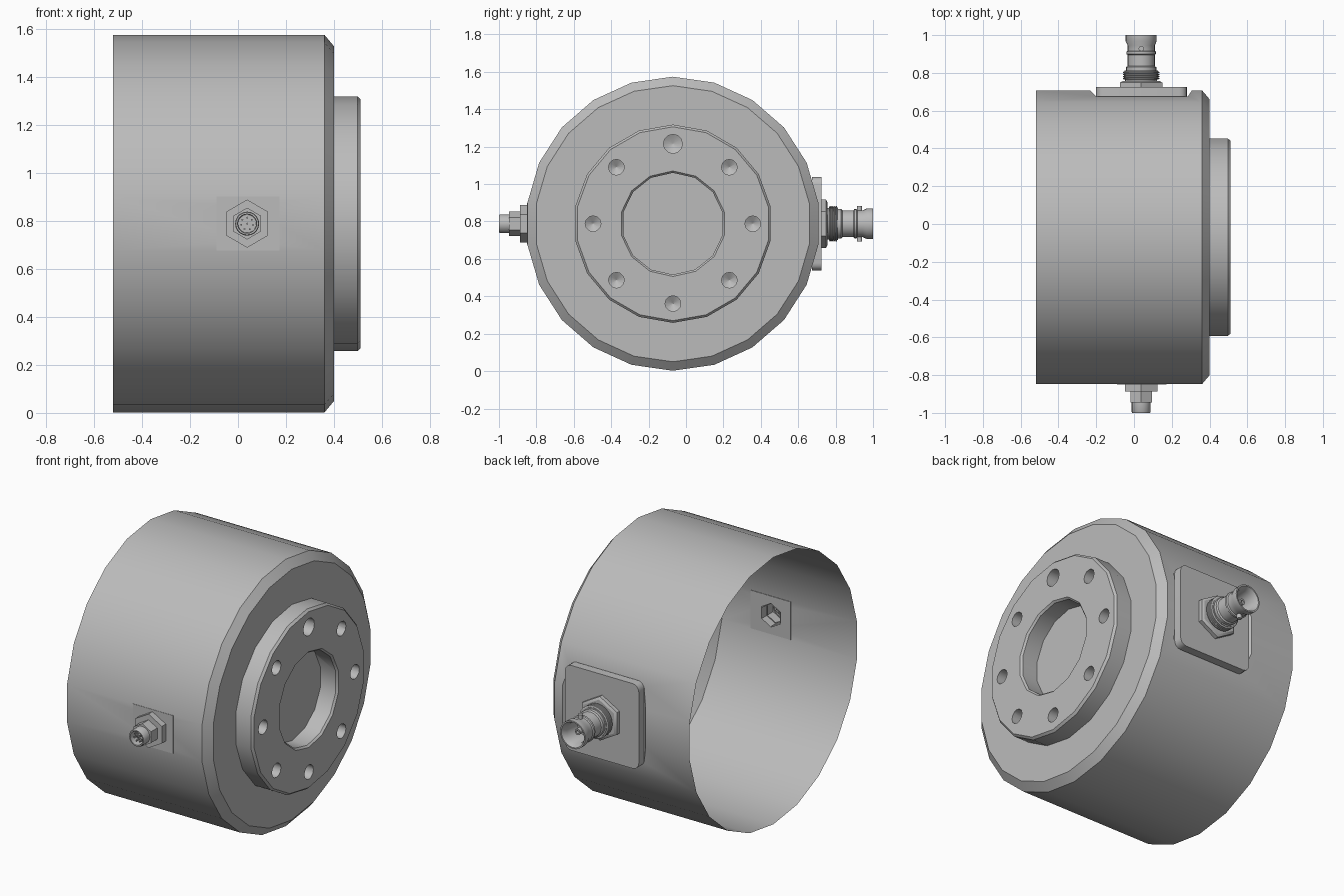
import bpy, bmesh, math
from mathutils import Vector

if "Cube" in bpy.data.objects:
    bpy.data.objects.remove(bpy.data.objects["Cube"])

CY, CZ = -0.07, 0.788      # main axis position (y, z)
PX = 0.038                 # connector axis position in x

metal = bpy.data.materials.new("grey_metal")
metal.diffuse_color = (0.5, 0.5, 0.5, 1)
metal.use_nodes = True
metal.node_tree.nodes["Principled BSDF"].inputs["Base Color"].default_value = metal.diffuse_color


def finish(name, bm, smooth=True):
    bmesh.ops.recalc_face_normals(bm, faces=bm.faces)
    me = bpy.data.meshes.new(name)
    bm.to_mesh(me)
    bm.free()
    ob = bpy.data.objects.new(name, me)
    bpy.context.collection.objects.link(ob)
    me.materials.append(metal)
    if smooth:
        shade(ob)
    return ob


def activate(ob):
    bpy.ops.object.select_all(action='DESELECT')
    ob.select_set(True)
    bpy.context.view_layer.objects.active = ob


def shade(ob):
    activate(ob)
    bpy.ops.object.shade_smooth_by_angle(angle=math.radians(31))


def revolve(name, profile, n, axis, a, b, smooth=True):
    """Revolve (t, r) points about 'x' (centre y=a, z=b), 'y' (x=a, z=b) or 'z' (x=a, y=b)."""
    bm = bmesh.new()
    rings = []
    for t, r in profile:
        ring = []
        for i in range(n if r > 0 else 1):
            w = 2 * math.pi * i / n
            u, v = a + r * math.sin(w), b + r * math.cos(w)
            co = {'x': (t, u, v), 'y': (u, t, v), 'z': (u, v, t)}[axis]
            ring.append(bm.verts.new(co))
        rings.append(ring)
    for p, q in zip(rings, rings[1:]):
        if len(p) == 1 or len(q) == 1:
            bm.faces.new(p if len(q) == 1 else q)
        else:
            for i in range(n):
                j = (i + 1) % n
                bm.faces.new((p[i], p[j], q[j], q[i]))
    # cone tips keep a flat cap; drop the unused centre points
    bmesh.ops.delete(bm, geom=[v for v in bm.verts if not v.link_faces], context='VERTS')
    return finish(name, bm, smooth)


def box(name, lo, hi, corner=0):
    """Box, with optional rounding of the edges that run along y."""
    bm = bmesh.new()
    bmesh.ops.create_cube(bm, size=1)
    lo, hi = Vector(lo), Vector(hi)
    for v in bm.verts:
        v.co = (lo + hi) / 2 + v.co * (hi - lo)
    if corner:
        es = [e for e in bm.edges if abs((e.verts[0].co - e.verts[1].co).normalized().y) > 0.9]
        bmesh.ops.bevel(bm, geom=es, offset=corner, segments=4, profile=0.5, affect='EDGES')
    return finish(name, bm)


def cut(ob, cutter, remove=True):
    m = ob.modifiers.new("cut", 'BOOLEAN')
    m.operation, m.solver, m.object = 'DIFFERENCE', 'EXACT', cutter
    activate(ob)
    bpy.ops.object.modifier_apply(modifier=m.name)
    if remove:
        bpy.data.objects.remove(cutter)


# Main housing: 22-sided drum with a chamfered front edge
body = revolve("housing_shell", [(-0.52, 0), (-0.52, 0.786), (0.36, 0.786), (0.4, 0.738), (0.4, 0)],
               22, 'x', CY, CZ, False)

# Flat seat for the square plate, with slanted ends
bm = bmesh.new()
f = bm.faces.new([bm.verts.new(c) for c in
                  ((-0.2, 0.675, 0.4), (0.285, 0.675, 0.4), (0.37, 0.8, 0.4), (-0.325, 0.8, 0.4))])
g = bmesh.ops.extrude_face_region(bm, geom=[f])["geom"]
bmesh.ops.translate(bm, verts=[v for v in g if isinstance(v, bmesh.types.BMVert)], vec=(0, 0, 0.8))
cut(body, finish("seat_cutter", bm, False))

# Hexagonal opening behind the small connector, through the shell and its pad
hexcut = revolve("hex_cutter", [(-0.95, 0), (-0.95, 0.07), (-0.75, 0.07), (-0.75, 0)], 6, 'y', PX, CZ, False)
pad = box("small_connector_pad", (-0.09, -0.85, CZ - 0.112), (0.173, -0.845, CZ + 0.112))
cut(pad, hexcut, False)
cut(body, hexcut)

# Open the rear and the pocket so the housing is a hollow shell
bm = bmesh.new()
bm.from_mesh(body.data)
pocket = lambda v: v.co.y < -0.74 and math.hypot(v.co.x - PX, v.co.z - CZ) < 0.075
bad = [f for f in bm.faces if all(v.co.x < -0.515 for v in f.verts) or all(pocket(v) for v in f.verts)]
bmesh.ops.delete(bm, geom=bad, context='FACES')
bm.to_mesh(body.data)
bm.free()
shade(body)

# Front boss with a bore and eight bolt holes
boss = revolve("front_boss", [(0.395, 0), (0.395, 0.53), (0.498, 0.53), (0.511, 0.518), (0.511, 0)],
               18, 'x', CY, CZ, False)
cut(boss, revolve("bore_cutter", [(0.38, 0), (0.38, 0.272), (0.5, 0.272), (0.525, 0.295), (0.525, 0)],
                  14, 'x', CY, CZ, False))
for k in range(8):
    w = k * math.pi / 4
    r = 0.051 if k == 0 else 0.042
    cut(boss, revolve("bolt_cutter", [(0.41, 0), (0.41, 0.002), (0.435, r), (0.53, r), (0.53, 0)], 12, 'x',
                      CY + 0.427 * math.sin(w), CZ + 0.427 * math.cos(w), False))
shade(boss)

# Small multi-pin connector on the front side
revolve("small_connector_flange", [(-0.848, 0.07), (-0.848, 0.1), (-0.887, 0.1), (-0.887, 0.06)], 6, 'y', PX, CZ)
revolve("small_connector_nut", [(-0.845, 0.066), (-0.946, 0.066), (-0.946, 0.045)], 6, 'y', PX, CZ)
revolve("small_connector_tube", [(-0.94, 0.05), (-0.995, 0.05), (-1.0, 0.047), (-1.0, 0.04),
                                 (-0.95, 0.038), (-0.95, 0)], 20, 'y', PX, CZ)
for k in range(8):
    w, r = k * math.pi * 2 / 7, 0.025 if k < 7 else 0
    revolve("contact_pin", [(-0.93, 0), (-0.93, 0.004), (-0.985, 0.004), (-0.985, 0)], 8, 'y',
            PX + r * math.sin(w), CZ + r * math.cos(w))

# Square plate and coaxial connector on the rear side
box("square_plate", (-0.2, 0.675, CZ - 0.25), (0.28, 0.725, CZ + 0.25), 0.04)
revolve("coax_nut", [(0.72, 0), (0.72, 0.13), (0.748, 0.13), (0.756, 0.115), (0.756, 0)], 6, 'y', PX, CZ)
thread = [(0.75, 0.085), (0.765, 0.085)]
for k in range(4):
    y = 0.765 + k * 0.011
    thread += [(y + 0.002, 0.096), (y + 0.007, 0.096), (y + 0.0105, 0.088)]
revolve("coax_thread", thread + [(0.812, 0.088), (0.812, 0.06)], 24, 'y', PX, CZ)
revolve("coax_barrel", [(0.8, 0.08), (0.83, 0.08), (0.836, 0.072), (0.895, 0.072), (0.9, 0.078), (0.912, 0.078),
                        (0.917, 0.072), (0.945, 0.072), (0.968, 0.082), (1.0, 0.082), (1.0, 0.074),
                        (0.97, 0.06), (0.87, 0.06), (0.87, 0)], 24, 'y', PX, CZ)
revolve("coax_center_contact", [(0.86, 0.018), (0.955, 0.018), (0.955, 0.009), (0.9, 0.009), (0.9, 0)],
        12, 'y', PX, CZ)
for s in (-1, 1):
    revolve("bayonet_stud", [(CZ + s * 0.065, 0.014), (CZ + s * 0.095, 0.014), (CZ + s * 0.095, 0)],
            12, 'z', PX, 0.928)
